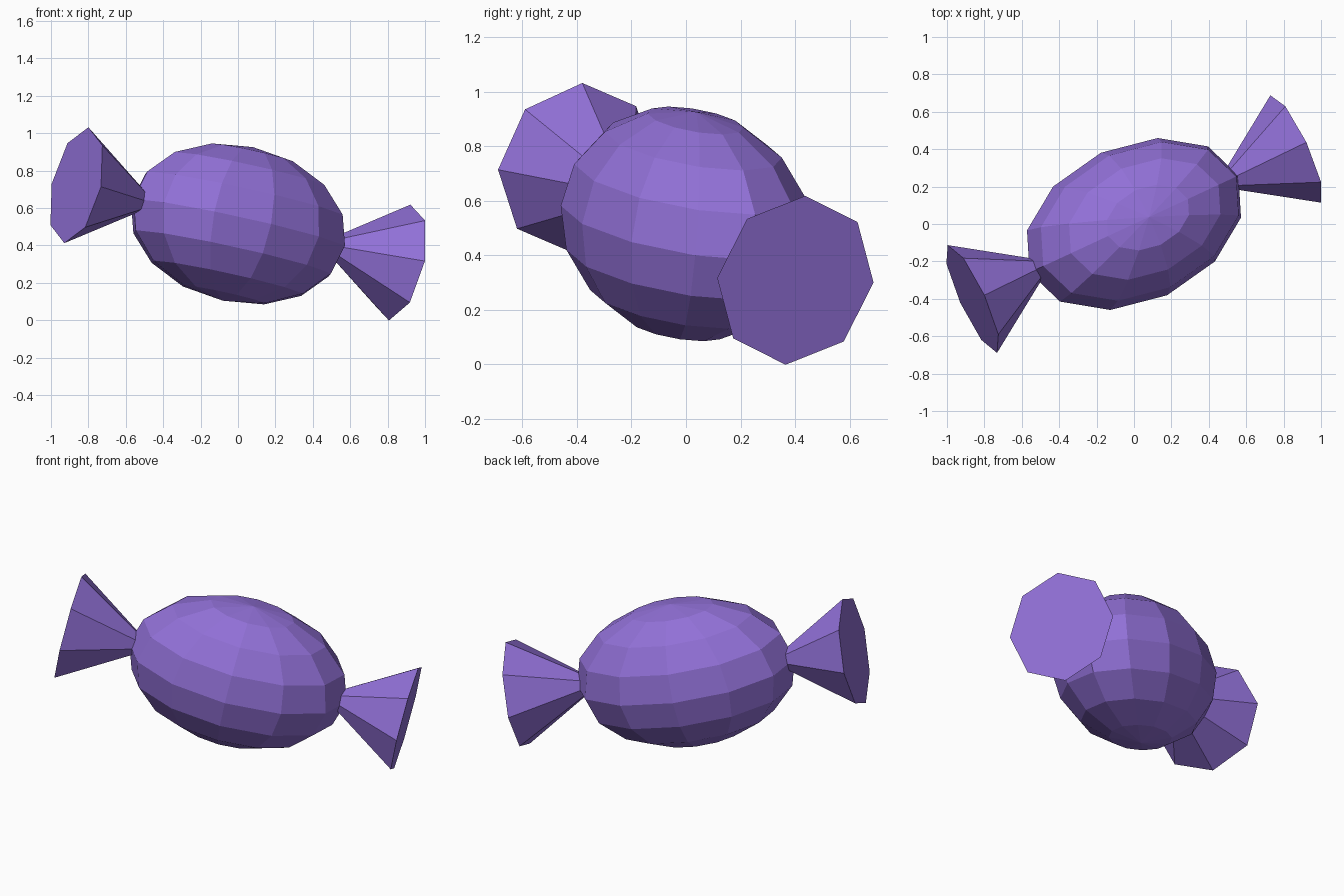
import bpy, bmesh, math
from mathutils import Matrix

if "Cube" in bpy.data.objects:
    bpy.data.objects.remove(bpy.data.objects["Cube"])

# Single purple wrapper colour
purple = bpy.data.materials.new("wrapper_purple")
purple.diffuse_color = (0.285, 0.163, 0.68, 1)
purple.use_nodes = True
purple.node_tree.nodes["Principled BSDF"].inputs["Base Color"].default_value = purple.diffuse_color

# Tilted frame shared by all parts: local x is the long axis of the sweet
frame = (Matrix.Translation((0, 0, 0.515))
         @ Matrix.Rotation(math.radians(24.9), 4, 'Z')
         @ Matrix.Rotation(math.radians(12.25), 4, 'Y'))


def add_object(name, bm):
    bmesh.ops.transform(bm, matrix=frame, verts=bm.verts)
    bmesh.ops.recalc_face_normals(bm, faces=bm.faces)
    mesh = bpy.data.meshes.new(name)
    bm.to_mesh(mesh)
    bm.free()
    mesh.materials.append(purple)
    obj = bpy.data.objects.new(name, mesh)
    bpy.context.collection.objects.link(obj)
    return obj


# Stretched faceted body
bm = bmesh.new()
bmesh.ops.create_uvsphere(bm, u_segments=12, v_segments=8, radius=1,
                          matrix=Matrix.Diagonal((0.63, 0.42, 0.42, 1)))
add_object("sweet_body", bm)

# Twisted wrapper ends: eight-sided cones flaring outwards
TIP, RIM, RADIUS = 0.49, 0.975, 0.317
for name, side in (("right_wrapper_end", 1), ("left_wrapper_end", -1)):
    bm = bmesh.new()
    place = (Matrix.Translation((side * (TIP + RIM) / 2, 0, 0))
             @ Matrix.Rotation(math.radians(-1.5 * side), 4, 'X')
             @ Matrix.Rotation(math.radians(-90 * side), 4, 'Y'))
    bmesh.ops.create_cone(bm, cap_ends=True, segments=8, radius1=RADIUS,
                          radius2=0.0, depth=RIM - TIP, matrix=place)
    bmesh.ops.remove_doubles(bm, verts=bm.verts, dist=1e-5)
    add_object(name, bm)
